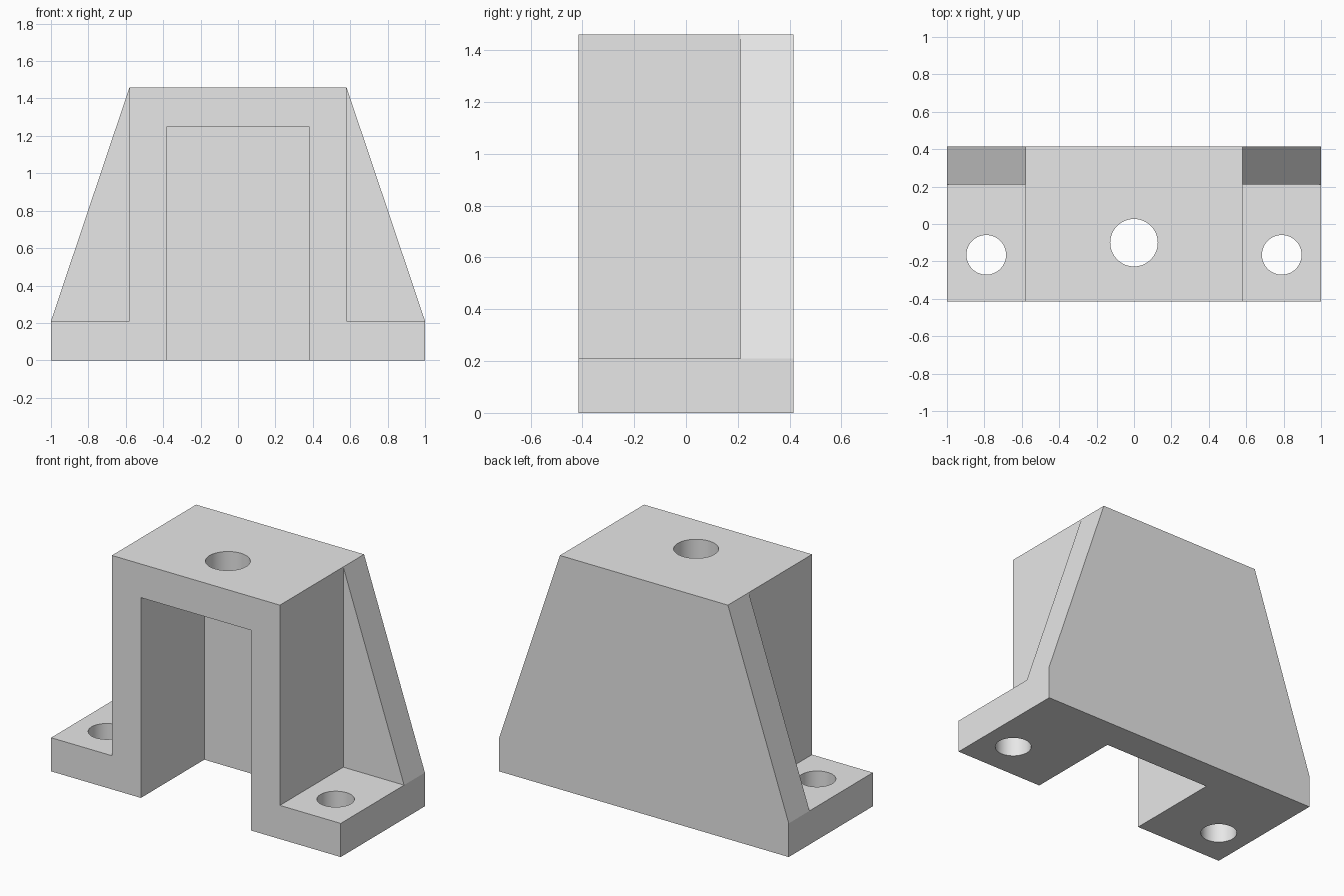
import bpy
import bmesh

cube = bpy.data.objects.get("Cube")
if cube:
    bpy.data.objects.remove(cube, do_unlink=True)

# Overall dimensions
FRONT, WEB, BACK = -0.415, 0.21, 0.415
BASE, ROOF, TOP = 0.21, 1.25, 1.46
SLOT, BLOCK, HALF = 0.38, 0.58, 1.0

grey = bpy.data.materials.new("plain grey")
grey.use_nodes = True
grey.diffuse_color = (0.8, 0.8, 0.8, 1)
grey.node_tree.nodes["Principled BSDF"].inputs["Base Color"].default_value = (0.8, 0.8, 0.8, 1)


def prism(name, half_profile, y0, y1):
    """Mirror a half outline in x and extrude it from y0 to y1."""
    outline = half_profile + [(-x, z) for x, z in reversed(half_profile)]
    bm = bmesh.new()
    face = bm.faces.new([bm.verts.new((x, y0, z)) for x, z in outline])
    ext = bmesh.ops.extrude_face_region(bm, geom=[face])
    moved = [g for g in ext["geom"] if isinstance(g, bmesh.types.BMVert)]
    bmesh.ops.translate(bm, verts=moved, vec=(0, y1 - y0, 0))
    bmesh.ops.recalc_face_normals(bm, faces=bm.faces)
    mesh = bpy.data.meshes.new(name)
    bm.to_mesh(mesh)
    bm.free()
    mesh.materials.append(grey)
    obj = bpy.data.objects.new(name, mesh)
    bpy.context.collection.objects.link(obj)
    return obj


def combine(target, other, operation):
    """Apply a boolean and discard the helper."""
    mod = target.modifiers.new("boolean", "BOOLEAN")
    mod.object, mod.operation, mod.solver = other, operation, "EXACT"
    bpy.context.view_layer.objects.active = target
    bpy.ops.object.modifier_apply(modifier=mod.name)
    bpy.data.objects.remove(other, do_unlink=True)


def drill(target, x, y, z0, z1, radius):
    bpy.ops.mesh.primitive_cylinder_add(vertices=64, radius=radius, depth=z1 - z0,
                                        location=(x, y, (z0 + z1) / 2))
    cutter = bpy.context.object
    cutter.hide_render = True
    cutter.data.materials.append(grey)
    combine(target, cutter, "DIFFERENCE")


# Arch with a mounting foot on each side
bracket = prism("bracket_body", [(SLOT, ROOF), (SLOT, 0), (HALF, 0), (HALF, BASE),
                                 (BLOCK, BASE), (BLOCK, TOP)], FRONT, WEB)

# Tapered back plate closing the slot
plate = prism("back_plate", [(HALF, 0), (HALF, BASE), (BLOCK, TOP)], WEB, BACK)
combine(bracket, plate, "UNION")

# Hole through the roof and one through each foot
drill(bracket, 0, -0.10, ROOF - 0.1, TOP + 0.1, 0.127)
for side in (-1, 1):
    drill(bracket, side * 0.79, -0.165, -0.1, BASE + 0.1, 0.106)

# Smooth hole walls, crisp edges elsewhere
bpy.ops.object.select_all(action="DESELECT")
bracket.select_set(True)
bpy.context.view_layer.objects.active = bracket
bpy.ops.object.shade_smooth_by_angle(angle=0.3)
